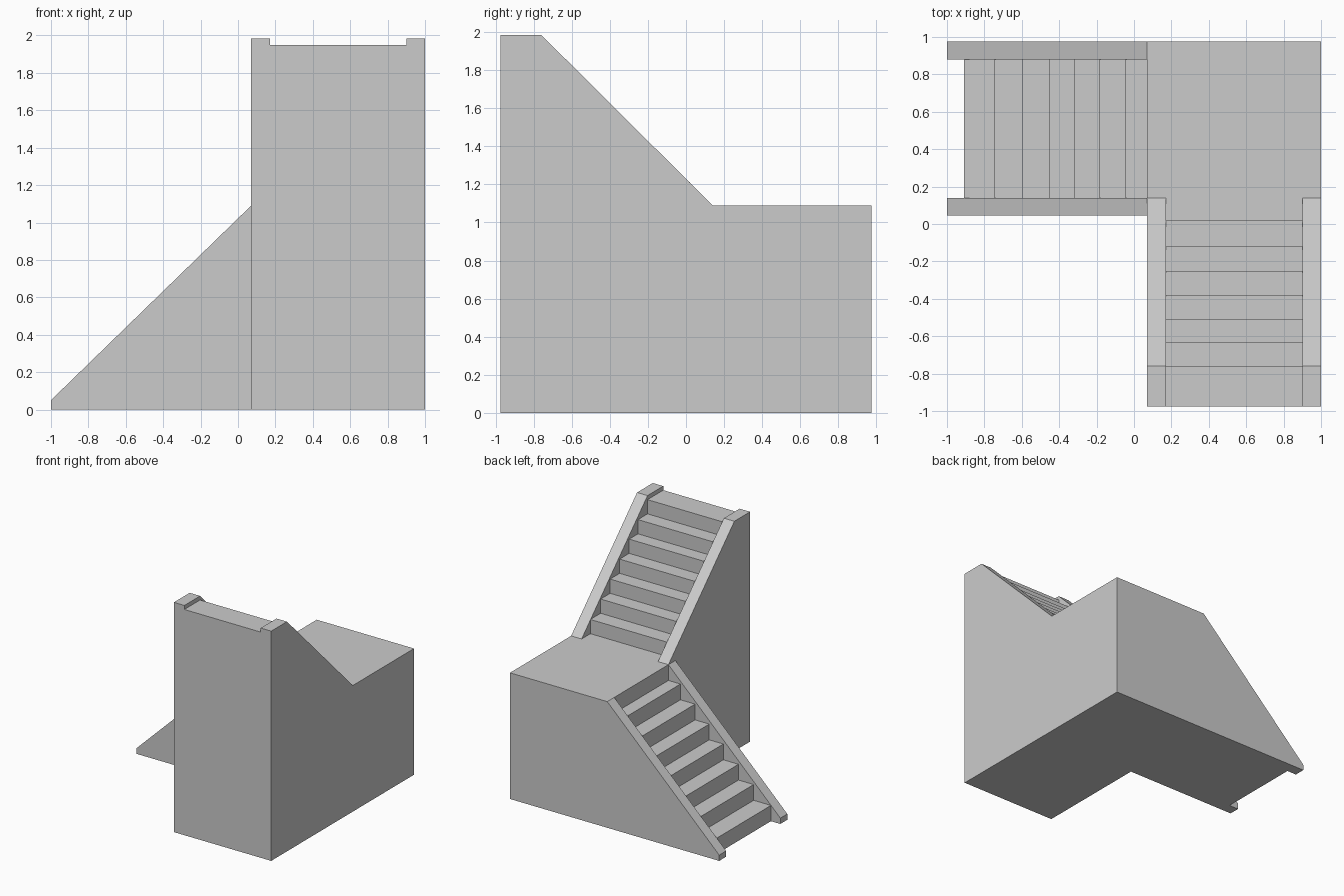
import bpy, bmesh

if "Cube" in bpy.data.objects:
    bpy.data.objects.remove(bpy.data.objects["Cube"])

FRONT, BACK = -0.975, 0.975
LANDING_Z, TOP_Z = 1.09, 1.95


def extrude_profile(name, profile, axis, lo, hi):
    """Extrude a (horizontal, z) outline along the x or y axis."""
    bm = bmesh.new()
    place = (lambda h, z: (lo, h, z)) if axis == 'x' else (lambda h, z: (h, lo, z))
    face = bm.faces.new([bm.verts.new(place(h, z)) for h, z in profile])
    new = bmesh.ops.extrude_face_region(bm, geom=[face])['geom']
    shift = (hi - lo, 0, 0) if axis == 'x' else (0, hi - lo, 0)
    bmesh.ops.translate(bm, vec=shift,
                        verts=[v for v in new if isinstance(v, bmesh.types.BMVert)])
    bmesh.ops.recalc_face_normals(bm, faces=bm.faces)
    mesh = bpy.data.meshes.new(name)
    bm.to_mesh(mesh)
    bm.free()
    obj = bpy.data.objects.new(name, mesh)
    bpy.context.collection.objects.link(obj)
    return obj


def stair_profile(risers, end, start_z, rise):
    """Solid stair outline: one step up at each riser, then down to the floor."""
    pts = [(risers[0], 0)]
    z = start_z
    for i, r in enumerate(risers):
        if z > 0:
            pts.append((r, z))
        z += rise
        pts.append((r, z))
    return pts + [(end, z), (end, 0)]


# Square landing at the turn
extrude_profile("landing", [(0.14, 0), (BACK, 0), (BACK, LANDING_Z), (0.14, LANDING_Z)],
                'x', 0.07, 1.0)

# Lower flight, climbing toward +x
lower_risers = [-0.91, -0.745, -0.60, -0.455, -0.32, -0.185, -0.045]
extrude_profile("lower_steps", stair_profile(lower_risers, 0.07, 0, LANDING_Z / 8),
                'y', 0.14, 0.88)
lower_wall = [(-1, 0), (-1, 0.05), (0.07, LANDING_Z), (0.07, 0)]
for name, lo, hi in (("lower_wall_front", 0.045, 0.14), ("lower_wall_back", 0.88, BACK)):
    extrude_profile(name, lower_wall, 'y', lo, hi)

# Upper flight, climbing toward -y; its foot is level with the landing
upper_risers = [0.14, 0.02, -0.12, -0.25, -0.38, -0.51, -0.63, -0.76]
rise = (TOP_Z - LANDING_Z) / 7
extrude_profile("upper_steps",
                stair_profile(upper_risers, FRONT, LANDING_Z - rise, rise),
                'x', 0.17, 0.90)
upper_wall = [(0.14, 0), (0.14, LANDING_Z), (-0.76, 1.985), (FRONT, 1.985), (FRONT, 0)]
for name, lo, hi in (("upper_wall_left", 0.07, 0.17), ("upper_wall_right", 0.90, 1.0)):
    extrude_profile(name, upper_wall, 'x', lo, hi)
